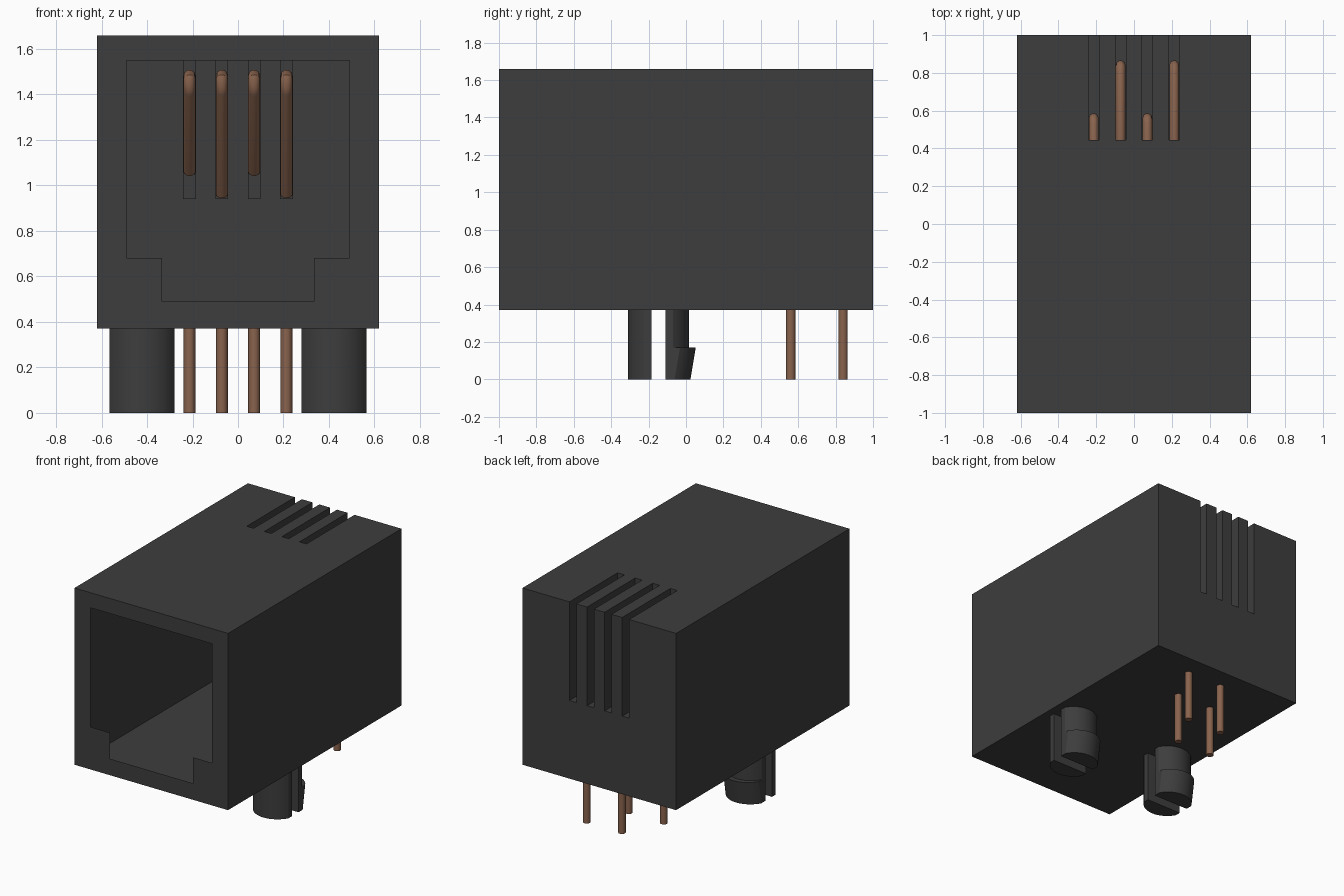
import bpy, bmesh, math
from mathutils import Vector

old = bpy.data.objects.get("Cube")
if old:
    bpy.data.objects.remove(old, do_unlink=True)


def material(name, rgb):
    m = bpy.data.materials.new(name)
    m.use_nodes = True
    m.diffuse_color = (*rgb, 1)
    bsdf = next(n for n in m.node_tree.nodes if n.type == 'BSDF_PRINCIPLED')
    bsdf.inputs["Base Color"].default_value = (*rgb, 1)
    return m


BLACK = material("black plastic", (0.047, 0.047, 0.047))
COPPER = material("copper", (0.25, 0.125, 0.075))


def finish(bm, name, mat, smooth=None):
    me = bpy.data.meshes.new(name)
    bm.to_mesh(me)
    bm.free()
    me.materials.append(mat)
    ob = bpy.data.objects.new(name, me)
    bpy.context.collection.objects.link(ob)
    if smooth:
        bpy.ops.object.select_all(action='DESELECT')
        ob.select_set(True)
        bpy.context.view_layer.objects.active = ob
        bpy.ops.object.shade_smooth_by_angle(angle=math.radians(smooth))
    return ob


def rect(bm, axis, at, a, b, sign):
    """Rectangle across an axis; a and b are ranges on the other two axes."""
    pts = []
    for u, v in ((a[0], b[0]), (a[1], b[0]), (a[1], b[1]), (a[0], b[1])):
        p = [u, v]
        p.insert(axis, at)
        pts.append(bm.verts.new(p))
    f = bm.faces.new(pts)
    f.normal_update()
    if f.normal[axis] * sign < 0:
        f.normal_flip()


# Housing: thin hollow shell
W, D, Z0, Z1 = 0.62, 1.0, 0.37, 1.66
SLOT_X = (-0.213, -0.071, 0.071, 0.213)
HALF, SLOT_Y, SLOT_Z = 0.028, 0.445, 0.94

bm = bmesh.new()
rect(bm, 2, Z0, (-W, W), (-D, D), -1)
for s in (-1, 1):
    rect(bm, 0, s * W, (-D, D), (Z0, Z1), s)
    # front frame around the stepped opening
    rect(bm, 1, -D, sorted((s * 0.49, s * W)), (Z0, Z1), -1)
    rect(bm, 1, -D, sorted((s * 0.335, s * 0.49)), (Z0, 0.68), -1)
rect(bm, 1, -D, (-0.49, 0.49), (1.55, Z1), -1)
rect(bm, 1, -D, (-0.335, 0.335), (Z0, 0.49), -1)
# roof and rear wall, split into bars between the slots
rect(bm, 2, Z1, (-W, W), (-D, SLOT_Y), 1)
rect(bm, 1, D, (-W, W), (Z0, SLOT_Z), 1)
edges = [-W] + [x + d for x in SLOT_X for d in (-HALF, HALF)] + [W]
for a, b in zip(edges[::2], edges[1::2]):
    rect(bm, 2, Z1, (a, b), (SLOT_Y, D), 1)
    rect(bm, 1, D, (a, b), (SLOT_Z, Z1), 1)
# slot linings
for x in SLOT_X:
    rect(bm, 1, SLOT_Y, (x - HALF, x + HALF), (SLOT_Z, Z1), 1)
    rect(bm, 2, SLOT_Z, (x - HALF, x + HALF), (SLOT_Y, D), 1)
    for s in (-1, 1):
        rect(bm, 0, x + s * HALF, (SLOT_Y, D), (SLOT_Z, Z1), -s)
bmesh.ops.remove_doubles(bm, verts=bm.verts, dist=1e-5)
finish(bm, "housing", BLACK)


# Split mounting pegs: flat-sided half discs lofted upward
PEG_R, PEG_W, PEG_Y, GAP = 0.163, 0.143, -0.147, 0.0375


def half_peg(name, cx, side, levels):
    t = math.acos(PEG_W / PEG_R)
    arc = [t + (math.pi - 2 * t) * i / 16 for i in range(17)]
    bm = bmesh.new()
    rings = []
    for z, shift in levels:
        pts = [(PEG_W, GAP)]
        pts += [(PEG_R * math.cos(a), PEG_R * math.sin(a) + shift) for a in arc]
        pts += [(-PEG_W, GAP)]
        rings.append([bm.verts.new((cx + x, PEG_Y + side * y, z)) for x, y in pts])
    n = len(rings[0])
    for lo, hi in zip(rings, rings[1:]):
        for i in range(n):
            j = (i + 1) % n
            bm.faces.new((lo[i], lo[j], hi[j], hi[i]))
    bm.faces.new(rings[0])
    bmesh.ops.recalc_face_normals(bm, faces=bm.faces)
    # the open top meets the housing floor
    if sum(f.normal.z for f in bm.faces if len(f.verts) > 4) > 0:
        bmesh.ops.reverse_faces(bm, faces=bm.faces)
    finish(bm, name, BLACK, 30)


for label, cx in (("left", 0.422), ("right", -0.422)):
    half_peg(label + "_peg_front", cx, -1, [(0, 0), (Z0, 0)])
    half_peg(label + "_peg_hook", cx, 1,
             [(0, 0.008), (0.17, 0.036), (0.17, 0), (Z0, 0)])


# Contact wires: round tubes following a path in the y-z plane
def wire(name, x, path, r=0.026, sides=10):
    pts = [Vector(p) for p in path]
    bm = bmesh.new()
    rings = []
    for i, p in enumerate(pts):
        d0 = (p - pts[i - 1]).normalized() if i else None
        d1 = (pts[i + 1] - p).normalized() if i < len(pts) - 1 else None
        d = ((d0 or d1) + (d1 or d0)).normalized()
        stretch = 1 / max(0.5, d.dot(d0 or d1))
        nrm = Vector((-d.y, d.x)) * stretch
        ring = []
        for k in range(sides):
            a = 2 * math.pi * k / sides
            q = p + nrm * (r * math.sin(a))
            ring.append(bm.verts.new((x + r * math.cos(a), q.x, q.y)))
        rings.append(ring)
    for lo, hi in zip(rings, rings[1:]):
        for k in range(sides):
            j = (k + 1) % sides
            bm.faces.new((lo[k], lo[j], hi[j], hi[k]))
    bm.faces.new(rings[0])
    bm.faces.new(rings[-1])
    bmesh.ops.recalc_face_normals(bm, faces=bm.faces)
    finish(bm, name, COPPER, 40)


TOP = 1.483
for i, x in enumerate(SLOT_X):
    pin_y, end_z = ((0.56, 1.06), (0.84, 0.96))[i % 2]
    wire(f"solder_pin_{i + 1}", x, [(pin_y, 0), (pin_y, Z0)])
    # up the slot, forward through it, then sloping back as a spring
    wire(f"spring_contact_{i + 1}", x, [
        (pin_y, SLOT_Z), (pin_y, TOP - 0.03), (pin_y - 0.01, TOP - 0.01),
        (pin_y - 0.03, TOP), (0.10, TOP), (0.065, TOP - 0.015),
        (0.06, TOP - 0.045), (0.08, TOP - 0.075), (0.43, end_z)])
